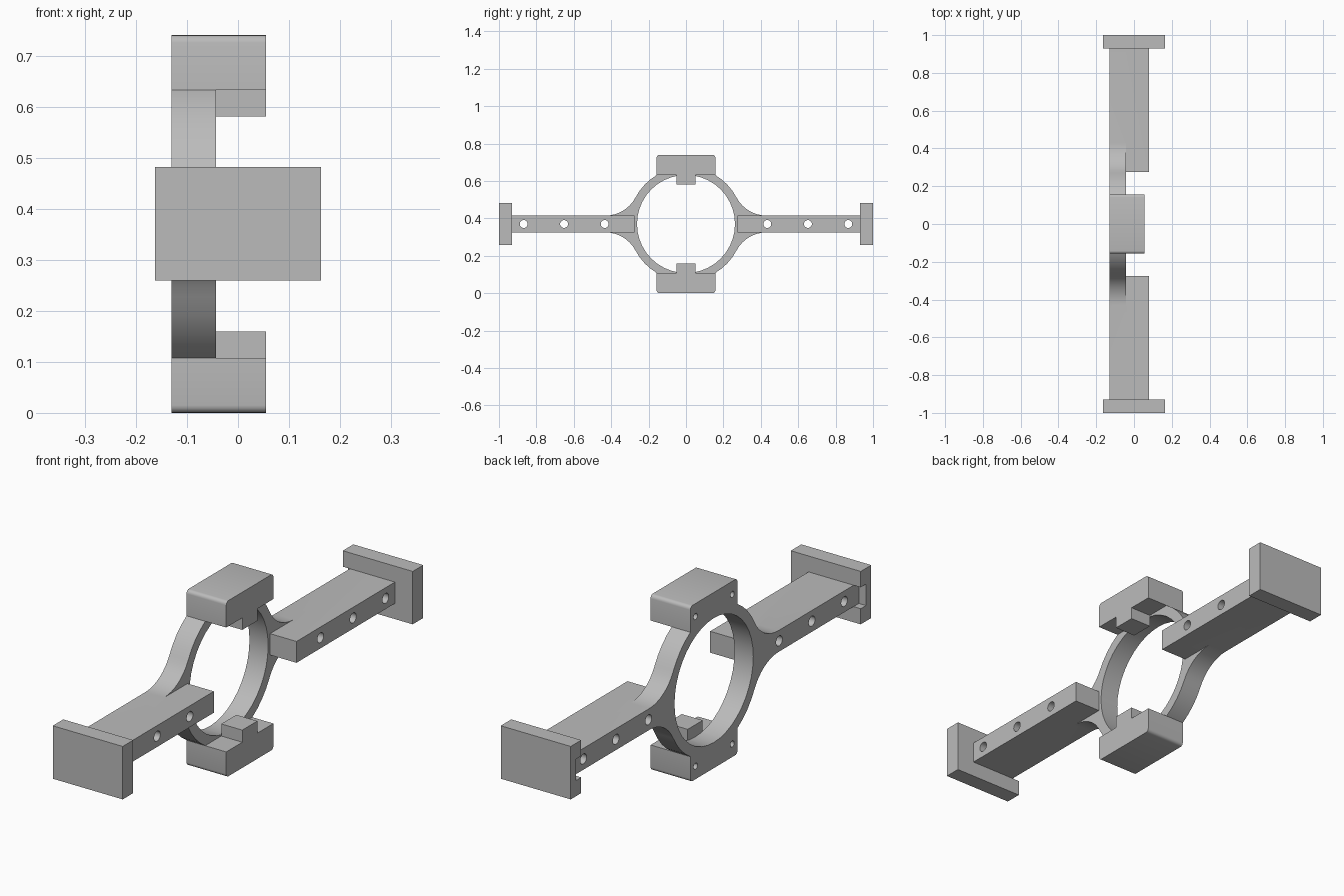
import bpy, bmesh
from math import pi, sin, cos, atan2, hypot, radians, sqrt

cube = bpy.data.objects.get("Cube")
if cube:
    bpy.data.objects.remove(cube)

grey = bpy.data.materials.new("plain grey")
grey.use_nodes = True
grey.diffuse_color = (0.5, 0.5, 0.5, 1)
grey.node_tree.nodes["Principled BSDF"].inputs["Base Color"].default_value = (0.5, 0.5, 0.5, 1)

MID = 0.37                    # height of the centre line
BACK, STEP = -0.13, -0.043    # x of the flush face and of the ring's other face
ARM = 0.045                   # half height of the arms
INNER, OUTER = 0.262, 0.305   # ring radii
FILLET_Y = 0.43               # where the ring flare meets the arm
ARM_END = 0.965


def finish(ob):
    ob.data.materials.clear()
    ob.data.materials.append(grey)
    return ob


def prism(name, outline, x0, x1):
    """Extrude a (y, z) outline, measured from the centre line, along x."""
    bm = bmesh.new()
    face = bm.faces.new([bm.verts.new((x0, y, MID + z)) for y, z in outline])
    out = bmesh.ops.extrude_face_region(bm, geom=[face])
    moved = [v for v in out["geom"] if isinstance(v, bmesh.types.BMVert)]
    bmesh.ops.translate(bm, verts=moved, vec=(x1 - x0, 0, 0))
    bmesh.ops.recalc_face_normals(bm, faces=bm.faces)
    mesh = bpy.data.meshes.new(name)
    bm.to_mesh(mesh)
    bm.free()
    ob = bpy.data.objects.new(name, mesh)
    bpy.context.collection.objects.link(ob)
    return finish(ob)


def box(name, x0, x1, y0, y1, z0, z1):
    return prism(name, [(y0, z0), (y1, z0), (y1, z1), (y0, z1)], x0, x1)


def rod(name, y, z, r, x0, x1, n):
    ring = [(y + r * cos(2 * pi * i / n), z + r * sin(2 * pi * i / n)) for i in range(n)]
    return prism(name, ring, x0, x1)


def combine(base, others, operation):
    """Apply booleans to base and remove the used parts."""
    bpy.context.view_layer.objects.active = base
    for other in others:
        mod = base.modifiers.new("combine", "BOOLEAN")
        mod.operation, mod.solver, mod.object = operation, "EXACT", other
        bpy.ops.object.modifier_apply(modifier=mod.name)
        bpy.data.objects.remove(other)


# Ring outline: one quarter with a concave flare into the arm, then mirrored
f = (FILLET_Y**2 + ARM**2 - OUTER**2) / (2 * (OUTER - ARM))
cz = ARM + f
join = atan2(cz, FILLET_Y)
quarter = [(ARM_END, ARM)]
for i in range(9):
    a = -pi / 2 - (pi / 2 - join) * i / 8
    quarter.append((FILLET_Y + f * cos(a), cz + f * sin(a)))
for i in range(1, 9):
    a = join + (pi / 2 - join) * i / 8
    quarter.append((OUTER * cos(a), OUTER * sin(a)))
half = quarter + [(-y, z) for y, z in quarter[-2::-1]]
outline = half + [(y, -z) for y, z in half[::-1]]
frame = prism("ring_frame", outline, BACK, STEP)

parts, cutters = [], [rod("ring_bore", 0, 0, INNER, -0.2, STEP + 0.02, 40)]
for s in (-1, 1):
    # Arm and end plate
    ya, yb = sorted((s * 0.275, s * ARM_END))
    parts.append(box("arm", BACK, 0.08, ya, yb, -ARM, ARM))
    ya, yb = sorted((s * 0.93, s))
    parts.append(box("end_plate", -0.163, 0.163, ya, yb, -0.111, 0.112))
    # Notch in the plate edge beside the arm
    ya, yb = sorted((s * 0.9, s * ARM_END))
    cutters.append(box("plate_notch", -0.2, BACK, ya, yb, -ARM, ARM))
    # Pin holes through the arm
    for y in (0.435, 0.652, 0.868):
        cutters.append(rod("arm_hole", s * y, 0, 0.021, -0.2, 0.2, 20))
combine(frame, parts, "UNION")
combine(frame, cutters, "DIFFERENCE")

# Clamp blocks above and below, each with a tab reaching into the opening
blocks = []
for s, name in ((1, "top_block"), (-1, "bottom_block")):
    w, top, low, r = 0.157, 0.37, 0.262, 0.015
    side = [(w, low)]
    for i in range(5):
        a = pi / 8 * i
        side.append((w - r + r * cos(a), top - r + r * sin(a)))
    profile = [(y, s * z) for y, z in side + [(-y, z) for y, z in side[::-1]]]
    block = prism(name, profile, BACK, 0.055)
    za, zb = sorted((s * 0.211, s * 0.3))
    combine(block, [box("tab", STEP, 0.055, -0.05, 0.05, za, zb)], "UNION")
    blocks.append(block)
combine(frame, blocks, "UNION")

# Blind screw holes in the flush face of the blocks
screws = [rod("screw_hole", y, z, 0.013, -0.2, -0.04, 16)
          for y in (-0.122, 0.122) for z in (-0.315, 0.315)]
combine(frame, screws, "DIFFERENCE")

finish(frame)
for p in frame.data.polygons:
    p.material_index = 0
bpy.ops.object.select_all(action="DESELECT")
frame.select_set(True)
bpy.context.view_layer.objects.active = frame
bpy.ops.object.shade_smooth_by_angle(angle=radians(30))
